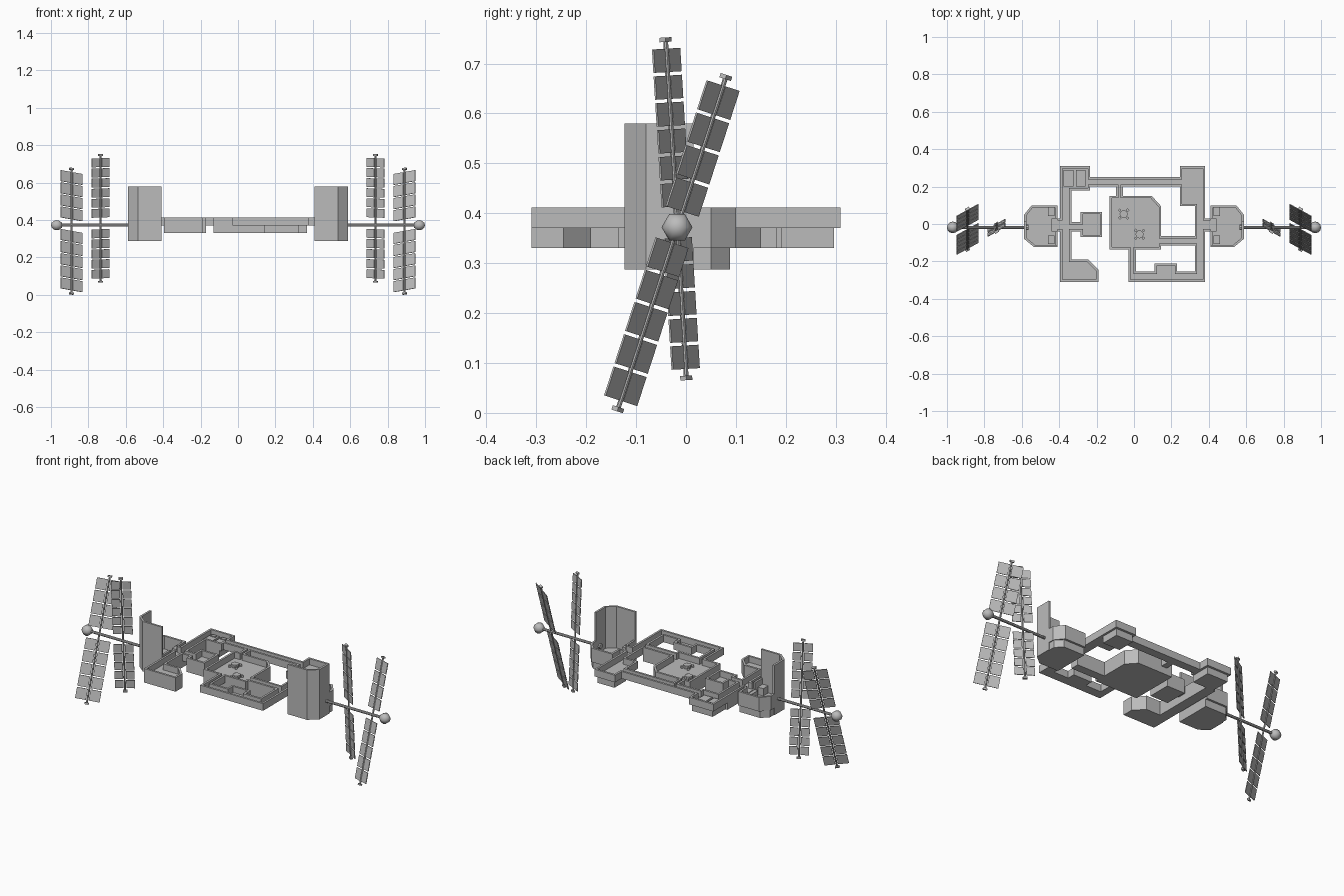
import bpy, bmesh
from math import radians, pi
from mathutils import Matrix, Vector

cube = bpy.data.objects.get("Cube")
if cube:
    bpy.data.objects.remove(cube, do_unlink=True)

grey = bpy.data.materials.new("hull_grey")
grey.use_nodes = True
colour = (0.5, 0.5, 0.5, 1)
grey.diffuse_color = colour
grey.node_tree.nodes["Principled BSDF"].inputs["Base Color"].default_value = colour

WALL = 0.012                          # wall thickness
LOW, DECK, TOP = 0.33, 0.37, 0.412    # hull bottom, deck, wall top
MIRROR = Matrix.Scale(-1, 4, Vector((1, 0, 0)))


def finish(name, bm, smooth=False):
    bmesh.ops.recalc_face_normals(bm, faces=bm.faces)
    mesh = bpy.data.meshes.new(name)
    bm.to_mesh(mesh)
    bm.free()
    mesh.materials.append(grey)
    if smooth:
        for p in mesh.polygons:
            p.use_smooth = True
    obj = bpy.data.objects.new(name, mesh)
    bpy.context.collection.objects.link(obj)
    return obj


def add_prism(bm, pts, z0, z1):
    face = bm.faces.new([bm.verts.new((x, y, z0)) for x, y in pts])
    new = bmesh.ops.extrude_face_region(bm, geom=[face], use_keep_orig=True)["geom"]
    for v in new:
        if isinstance(v, bmesh.types.BMVert):
            v.co.z = z1


def add_box(bm, size, centre, matrix=Matrix()):
    bmesh.ops.create_cube(bm, size=1, matrix=matrix @ Matrix.Translation(centre)
                          @ Matrix.Diagonal((*size, 1)))


def add_rod(bm, radius, length, matrix, sides=8):
    bmesh.ops.create_cone(bm, cap_ends=True, segments=sides, radius1=radius,
                          radius2=radius, depth=length, matrix=matrix)


def rect(x0, x1, y0, y1):
    return [(x0, y0), (x1, y0), (x1, y1), (x0, y1)]


def add_wall(bm, pts, z0, z1, closed=False):
    """Mitred wall along a path, thickened to the left of it."""
    pts = [Vector(p) for p in pts]
    n = len(pts)
    rings = []
    for i, p in enumerate(pts):
        normals = []
        for a, b in ((i - 1, i), (i, i + 1)):
            if closed or (a >= 0 and b < n):
                d = (pts[b % n] - pts[a % n]).normalized()
                normals.append(Vector((-d.y, d.x)))
        m, k = normals[0], normals[-1]
        q = p + (m + k) / (1 + m.dot(k)) * WALL
        rings.append([bm.verts.new((*c, z)) for c, z in
                      ((p, z0), (p, z1), (q, z1), (q, z0))])
    for i in range(n if closed else n - 1):
        a, b = rings[i], rings[(i + 1) % n]
        for j in range(4):
            k = (j + 1) % 4
            bm.faces.new((a[j], a[k], b[k], b[j]))
    if not closed:
        bm.faces.new(rings[0])
        bm.faces.new(rings[-1])


# Walls of the central station
north = [(.41, .03), (.38, .03), (.38, .31), (.245, .31), (.245, .25), (-.235, .25),
         (-.235, .31), (-.395, .31), (-.395, .03), (-.41, .03)]
south = [(-.41, -.04), (-.395, -.04), (-.395, -.31), (-.19, -.31), (-.19, -.245),
         (-.245, -.19), (-.335, -.19), (-.335, -.04), (-.285, -.04), (-.285, -.07),
         (-.17, -.07), (-.17, .065), (-.285, .065), (-.285, .01), (-.335, .01),
         (-.335, .18), (-.235, .18), (-.235, .2), (-.095, .2), (-.095, .15),
         (-.13, .15), (-.13, -.135), (-.03, -.135), (-.03, -.31), (.38, -.31),
         (.38, -.04), (.41, -.04)]
court = [(-.06, .15), (-.06, .2), (.245, .2), (.245, .095), (.325, .095),
         (.325, -.065), (.145, -.065), (.145, .095), (.095, .15)]
front_court = [(.145, -.115), (.325, -.115), (.325, -.255), (.23, -.255), (.23, -.21),
               (.11, -.21), (.11, -.255), (.01, -.255), (.01, -.135), (.145, -.135)]
bm = bmesh.new()
for path, closed in ((north, False), (south, False), (court, True), (front_court, True)):
    add_wall(bm, path, DECK, TOP, closed)
finish("station_walls", bm)

# Decks
hall = [(-.13, -.135), (.145, -.135), (.145, .095), (.095, .15), (-.13, .15)]
bay = [(-.395, -.31), (-.19, -.31), (-.19, -.245), (-.245, -.19), (-.395, -.19)]
cabin = rect(-.285, -.17, -.07, .065)
left_corridor = rect(-.395, -.335, -.19, .18)
cross_corridor = rect(.145, .325, -.115, -.065)
decks = {
    "hall_deck": hall, "bay_deck": bay, "cabin_deck": cabin,
    "left_corridor_deck": left_corridor, "cross_corridor_deck": cross_corridor,
    "bunk_room_deck": rect(-.395, -.235, .18, .31),
    "back_corridor_deck": rect(-.235, .245, .2, .25),
    "store_room_deck": rect(.245, .38, .095, .31),
    "right_corridor_deck": rect(.325, .38, -.31, .095),
    "cabin_link_deck": rect(-.335, -.285, -.04, .01),
    "hall_link_deck": rect(-.095, -.06, .15, .2),
    "left_door_deck": rect(-.42, -.395, -.04, .03),
    "right_door_deck": rect(.38, .42, -.04, .03),
    "front_link_deck": rect(-.03, .01, -.31, -.135),
    "front_corridor_deck": rect(.01, .325, -.31, -.255),
    "front_alcove_deck": rect(.11, .23, -.255, -.21),
}
for name, pts in decks.items():
    bm = bmesh.new()
    add_prism(bm, pts, DECK, DECK + .006)
    finish(name, bm)

# Lower hulls below the larger rooms
hulls = {"hall_hull": hall, "bay_hull": bay, "cabin_hull": cabin,
         "left_corridor_hull": left_corridor, "cross_corridor_hull": cross_corridor,
         "bunk_room_hull": rect(-.382, -.248, .18, .297),
         "store_room_hull": rect(.258, .368, .19, .297)}
for name, pts in hulls.items():
    bm = bmesh.new()
    add_prism(bm, pts, LOW, DECK + .002)
    finish(name, bm)

# Bunks
for i, x in enumerate((-.35, -.285)):
    bm = bmesh.new()
    add_box(bm, (.052, .09, .015), (x, .245, .382))
    add_box(bm, (.03, .018, .006), (x, .275, .392))
    finish(f"bunk_{i + 1}", bm)

# Round tables with seats
for i, (x, y) in enumerate(((-.055, .053), (.03, -.055))):
    bm = bmesh.new()
    base = Matrix.Translation((x, y, .384))
    add_rod(bm, .022, .02, base, 8)
    for k in range(4):
        turn = Matrix.Rotation(pi / 4 + k * pi / 2, 4, "Z")
        add_box(bm, (.012, .014, .012), (.03, 0, -.003), base @ turn)
    finish(f"table_{i + 1}", bm)

# End rooms, booms and solar arrays, mirrored left and right
AXIS = Vector((0, -.018, .372))
arrays = (("outer", .89, 18, .068, .062, (4, .03), (5, .029)),
          ("inner", .735, -3.5, .054, .049, (6, .038), (5, .018)))
for side, flip in (("left", Matrix()), ("right", MIRROR)):
    def done(name, bm, smooth=False):
        bm.transform(flip)
        return finish(f"{side}_{name}", bm, smooth)

    bm = bmesh.new()
    add_prism(bm, [(.41, -.122), (.535, -.122), (.582, -.08), (.582, .05),
                   (.545, .088), (.41, .088)], .287, LOW + .004)
    add_prism(bm, [(.41, -.12), (.535, -.12), (.58, -.08), (.58, .05),
                   (.54, .1), (.41, .1)], LOW, LOW + .006)
    done("end_room_floor", bm)

    bm = bmesh.new()
    add_wall(bm, [(.41, -.123), (.535, -.123), (.587, -.08), (.587, .015)], .287, .58)
    done("end_room_tall_wall", bm)

    bm = bmesh.new()
    add_wall(bm, [(.587, .015), (.587, .05), (.547, .1), (.41, .1), (.41, .03)], LOW, TOP)
    add_wall(bm, [(.41, -.04), (.41, -.12)], LOW, TOP)
    done("end_room_low_wall", bm)

    bm = bmesh.new()
    for y in (.065, -.085):
        add_box(bm, (.035, .045, .045), (.442, y, .357))
    add_box(bm, (.03, .07, .038), (.425, -.005, .353))
    done("end_room_consoles", bm)

    along_x = Matrix.Rotation(pi / 2, 4, "Y")
    bm = bmesh.new()
    add_rod(bm, .008, .385, Matrix.Translation((.7625, *AXIS.yz)) @ along_x)
    add_rod(bm, .015, .02, Matrix.Translation((.575, *AXIS.yz)) @ along_x)
    done("boom", bm)

    bm = bmesh.new()
    bmesh.ops.create_uvsphere(bm, u_segments=6, v_segments=6, radius=.031,
                              matrix=Matrix.Translation((.969, *AXIS.yz)) @ along_x)
    done("boom_end_ball", bm, True)

    for name, x, tilt, pitch, width, up, down in arrays:
        frame = (Matrix.Translation((x, *AXIS.yz)) @ Matrix.Rotation(radians(-tilt), 4, "X")
                 @ Matrix.Rotation(radians(-30), 4, "Z"))
        panels, mast = bmesh.new(), bmesh.new()
        for sign, (rows, start) in ((1, up), (-1, down)):
            for r in range(rows):
                v = sign * (start + (r + .5) * pitch)
                for u in (-1, 1):
                    add_box(panels, (width - .003, .004, pitch - .007),
                            (u * (width / 2 + .006), 0, v), frame)
            tip = start + rows * pitch + .019
            add_rod(mast, .005, tip, frame @ Matrix.Translation((0, 0, sign * tip / 2)))
            add_box(mast, (.024, .014, .009), (0, 0, sign * (tip - .0045)), frame)
        done(f"{name}_solar_panels", panels)
        done(f"{name}_array_mast", mast)
